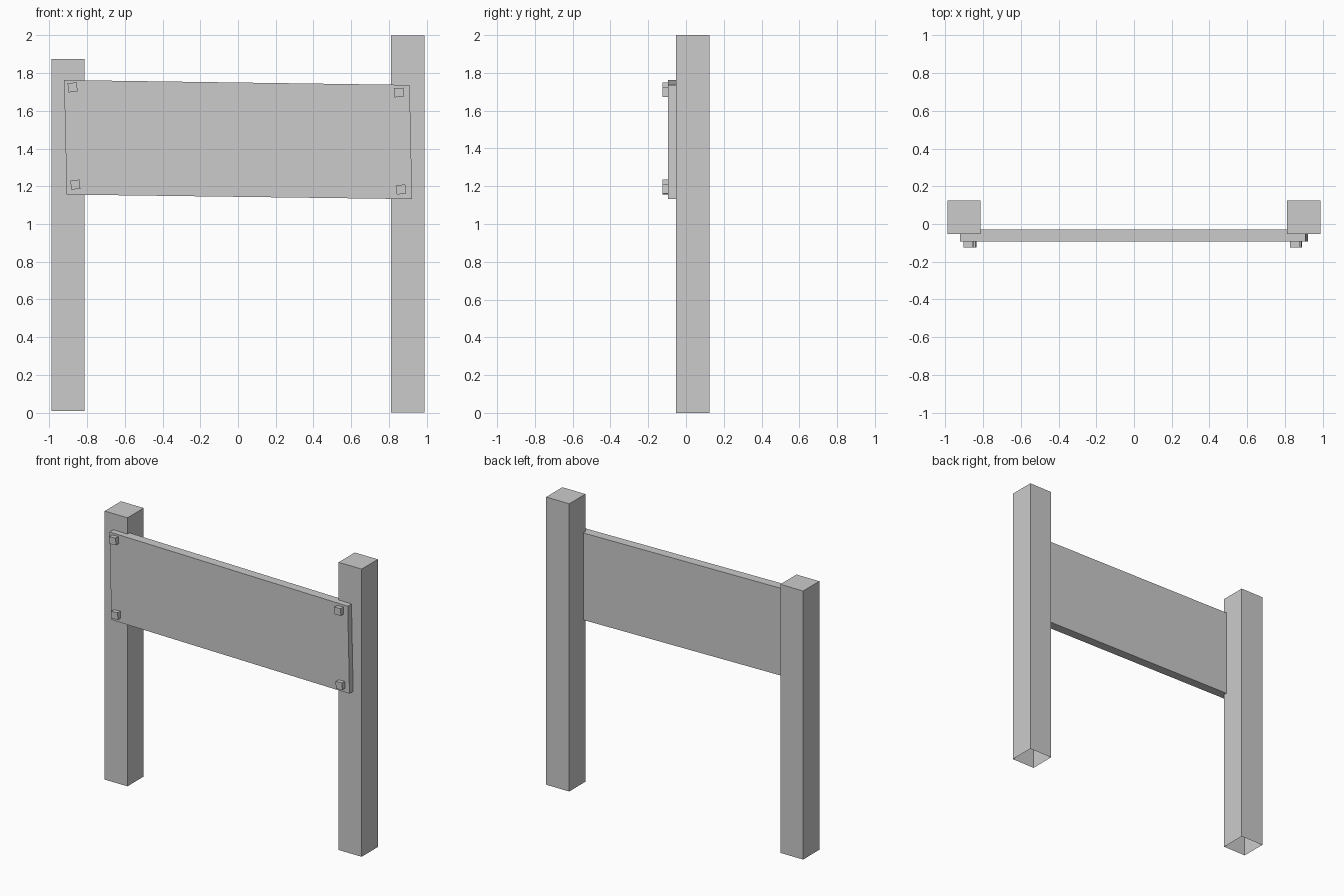
import bpy, bmesh
from math import radians, cos, sin

if "Cube" in bpy.data.objects:
    bpy.data.objects.remove(bpy.data.objects["Cube"])


def prism(name, corners, y0, y1):
    """Extrude an outline in the xz plane from y0 (front) to y1 (back)."""
    bm = bmesh.new()
    face = bm.faces.new([bm.verts.new((x, y0, z)) for x, z in corners])
    ext = bmesh.ops.extrude_face_region(bm, geom=[face], use_keep_orig=True)
    for v in ext["geom"]:
        if isinstance(v, bmesh.types.BMVert):
            v.co.y = y1
    bmesh.ops.recalc_face_normals(bm, faces=bm.faces)
    me = bpy.data.meshes.new(name)
    bm.to_mesh(me)
    bm.free()
    ob = bpy.data.objects.new(name, me)
    bpy.context.collection.objects.link(ob)
    return ob


def post(name, x0, x1, z0, z1):
    """Square post, open underneath."""
    ob = prism(name, [(x0, z0), (x1, z0), (x1, z1), (x0, z1)], -0.053, 0.125)
    bm = bmesh.new()
    bm.from_mesh(ob.data)
    bottom = [f for f in bm.faces if f.normal.z < -0.9]
    bmesh.ops.delete(bm, geom=bottom, context='FACES_ONLY')
    bm.to_mesh(ob.data)
    bm.free()


def bolt(name, cx, cz, degrees):
    """Small square bolt head, slightly twisted."""
    a, h = radians(degrees), 0.0245
    pts = [(cx + h * (sx * cos(a) - sz * sin(a)), cz + h * (sx * sin(a) + sz * cos(a)))
           for sx, sz in ((-1, -1), (1, -1), (1, 1), (-1, 1))]
    prism(name, pts, -0.125, -0.094)


# Posts of unequal height
post("left_post", -0.988, -0.813, 0.008, 1.875)
post("right_post", 0.811, 0.988, 0.0, 2.0)

# Slightly crooked sign board, set into the fronts of the posts
prism("sign_board", [(-0.908, 1.156), (0.923, 1.132), (0.91, 1.737), (-0.922, 1.763)],
      -0.094, -0.03)

# Bolt heads at the board corners
bolt("bolt_top_left", -0.877, 1.724, 4)
bolt("bolt_top_right", 0.853, 1.697, 2)
bolt("bolt_bottom_left", -0.862, 1.209, 4)
bolt("bolt_bottom_right", 0.864, 1.183, 5)
